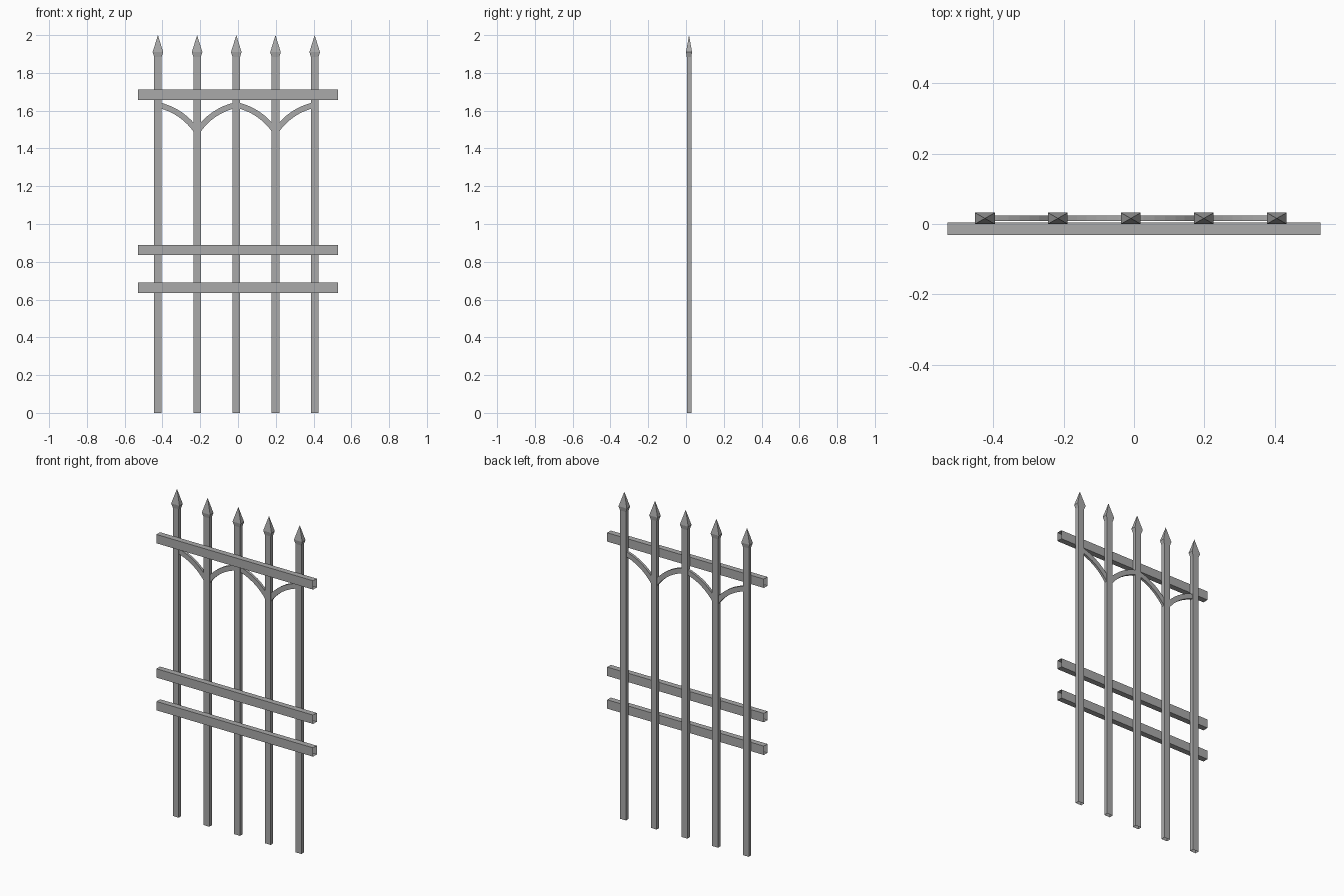
import bpy, bmesh
from math import sin, cos, radians

cube = bpy.data.objects.get("Cube")
if cube:
    bpy.data.objects.remove(cube, do_unlink=True)

metal = bpy.data.materials.new("grey_metal")
metal.use_nodes = True
GREY = (0.4, 0.4, 0.4, 1)
metal.diffuse_color = GREY
metal.node_tree.nodes["Principled BSDF"].inputs["Base Color"].default_value = GREY


def loft(name, rings, tip=None):
    """Open-ended four-sided tube through the rings, optionally closed to a tip."""
    bm = bmesh.new()
    loops = [[bm.verts.new(p) for p in ring] for ring in rings]
    for a, b in zip(loops, loops[1:]):
        for i in range(4):
            j = (i + 1) % 4
            bm.faces.new((a[i], a[j], b[j], b[i]))
    if tip:
        apex = bm.verts.new(tip)
        for i in range(4):
            bm.faces.new((loops[-1][i], loops[-1][(i + 1) % 4], apex))
    bmesh.ops.recalc_face_normals(bm, faces=bm.faces)
    mesh = bpy.data.meshes.new(name)
    bm.to_mesh(mesh)
    bm.free()
    mesh.materials.append(metal)
    obj = bpy.data.objects.new(name, mesh)
    bpy.context.collection.objects.link(obj)
    return obj


MID, GAP, DEPTH = -0.009, 0.2075, 0.016


def square(x, z, hx, hy):
    return [(x + sx * hx, DEPTH + sy * hy, z)
            for sx, sy in ((-1, -1), (1, -1), (1, 1), (-1, 1))]


# Pickets with flared spear heads
for i in range(-2, 3):
    x = MID + i * GAP
    loft("picket", [square(x, 0, 0.02, 0.012), square(x, 1.885, 0.02, 0.012),
                    square(x, 1.91, 0.028, 0.016)], (x, DEPTH, 2))

# Horizontal rails, open at both ends
for z in (0.663, 0.863, 1.684):
    loft("rail", [[(x, y, z + h) for y, h in ((-0.031, -0.027), (0.004, -0.027),
                                              (0.004, 0.027), (-0.031, 0.027))]
                  for x in (-0.53, 0.53)])


# Curved braces between neighbouring pickets
def brace(x, side, steps=8):
    start, end = radians(12), radians(57)
    radius = GAP / (sin(end) - sin(start))
    rings = []
    for k in range(steps + 1):
        a = start + (end - start) * k / steps
        rings.append([(x + side * ((radius + w) * sin(a) - radius * sin(start)), DEPTH + d,
                       1.63 + (radius + w) * cos(a) - radius * cos(start))
                      for w, d in ((-0.015, -0.008), (0.015, -0.008),
                                   (0.015, 0.008), (-0.015, 0.008))])
    loft("arch_brace", rings)


for post, side in ((-2, 1), (0, -1), (0, 1), (2, -1)):
    brace(MID + post * GAP, side)
